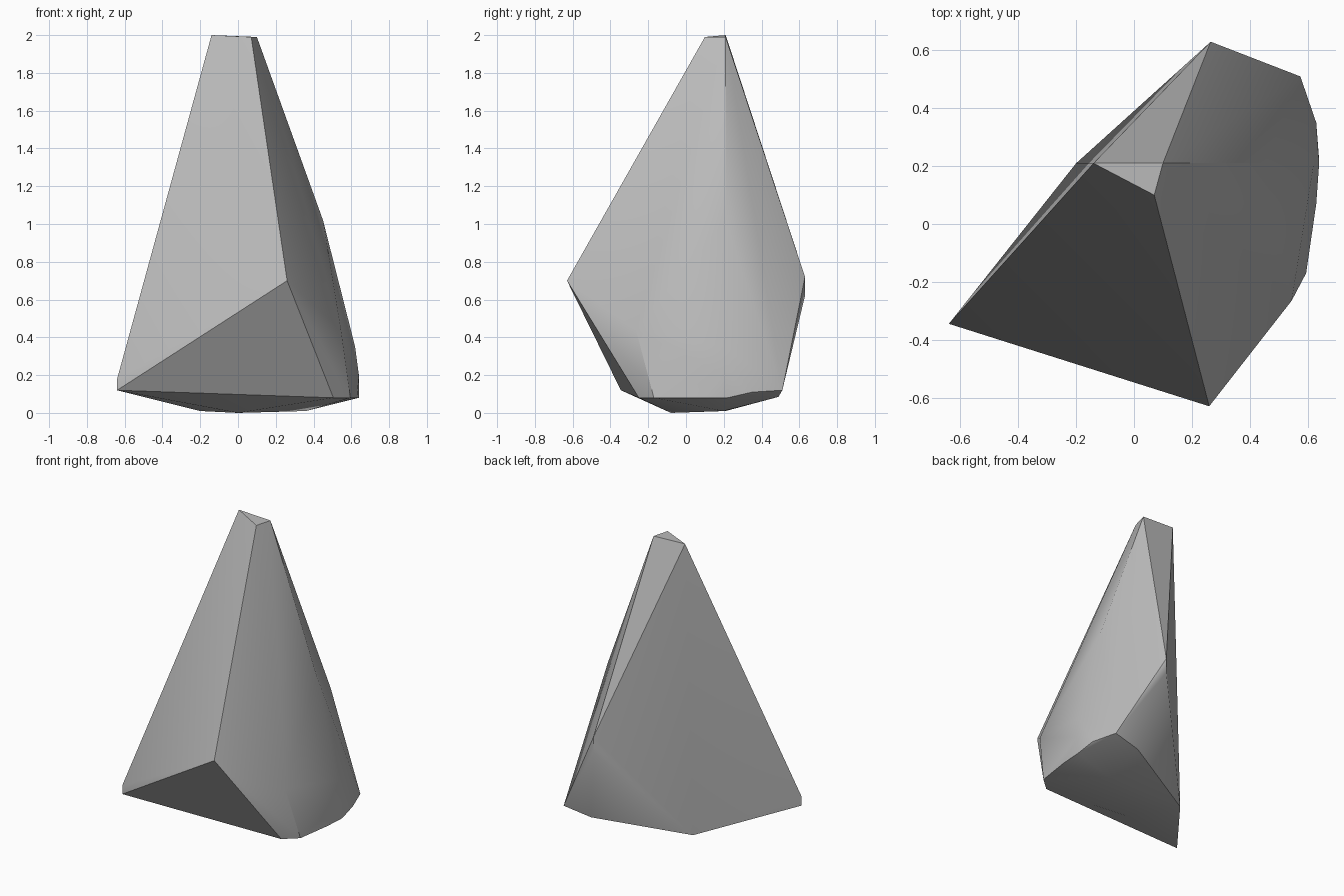
import bpy
import bmesh
import math

default_cube = bpy.data.objects.get("Cube")
if default_cube:
    bpy.data.objects.remove(default_cube, do_unlink=True)


def make_material(name, colour):
    material = bpy.data.materials.new(name)
    material.use_nodes = True
    material.diffuse_color = colour
    material.node_tree.nodes["Principled BSDF"].inputs["Base Color"].default_value = colour
    return material


# Corner points of the faceted stone, grouped by region
tip = [(-.14, .21, 2), (.07, .1, 1.99), (.1, .21, 1.99)]
left_corner = [(-.64, -.345, .12), (-.64, -.345, .18)]
front_corner = [(.26, -.63, .7)]
back_corner = [(.265, .63, .62), (.265, .63, .72)]
right_ridge = [(.45, .21, 1.02), (.62, .2, .35), (.64, .21, .2)]
front_right_shoulder = [(.545, -.265, .44)]
lower_rim = [(.505, -.25, .08), (.595, -.17, .08), (.63, .07, .08), (.64, .22, .08),
             (.63, .35, .11), (.575, .51, .12), (.38, .49, .085)]
underside = [(-.2, .21, .01), (0, -.08, 0), (.36, .2, .01)]


def build_stone(name, points, material):
    """Wrap a convex skin around the points and shade its gentle edges smooth."""
    mesh = bpy.data.meshes.new(name)
    bm = bmesh.new()
    for point in points:
        bm.verts.new(point)
    bmesh.ops.convex_hull(bm, input=bm.verts[:])
    loose = [vert for vert in bm.verts if not vert.link_faces]
    bmesh.ops.delete(bm, geom=loose, context='VERTS')
    bmesh.ops.dissolve_limit(bm, angle_limit=math.radians(1),
                             verts=bm.verts[:], edges=bm.edges[:])
    bmesh.ops.recalc_face_normals(bm, faces=bm.faces[:])
    bm.to_mesh(mesh)
    bm.free()
    mesh.materials.append(material)
    stone = bpy.data.objects.new(name, mesh)
    bpy.context.collection.objects.link(stone)
    bpy.ops.object.select_all(action='DESELECT')
    stone.select_set(True)
    bpy.context.view_layer.objects.active = stone
    bpy.ops.object.shade_smooth_by_angle(angle=math.radians(30))
    return stone


stone_grey = make_material("stone grey", (.5, .5, .5, 1))
build_stone("pointed_rock",
            tip + left_corner + front_corner + back_corner + right_ridge
            + front_right_shoulder + lower_rim + underside,
            stone_grey)
